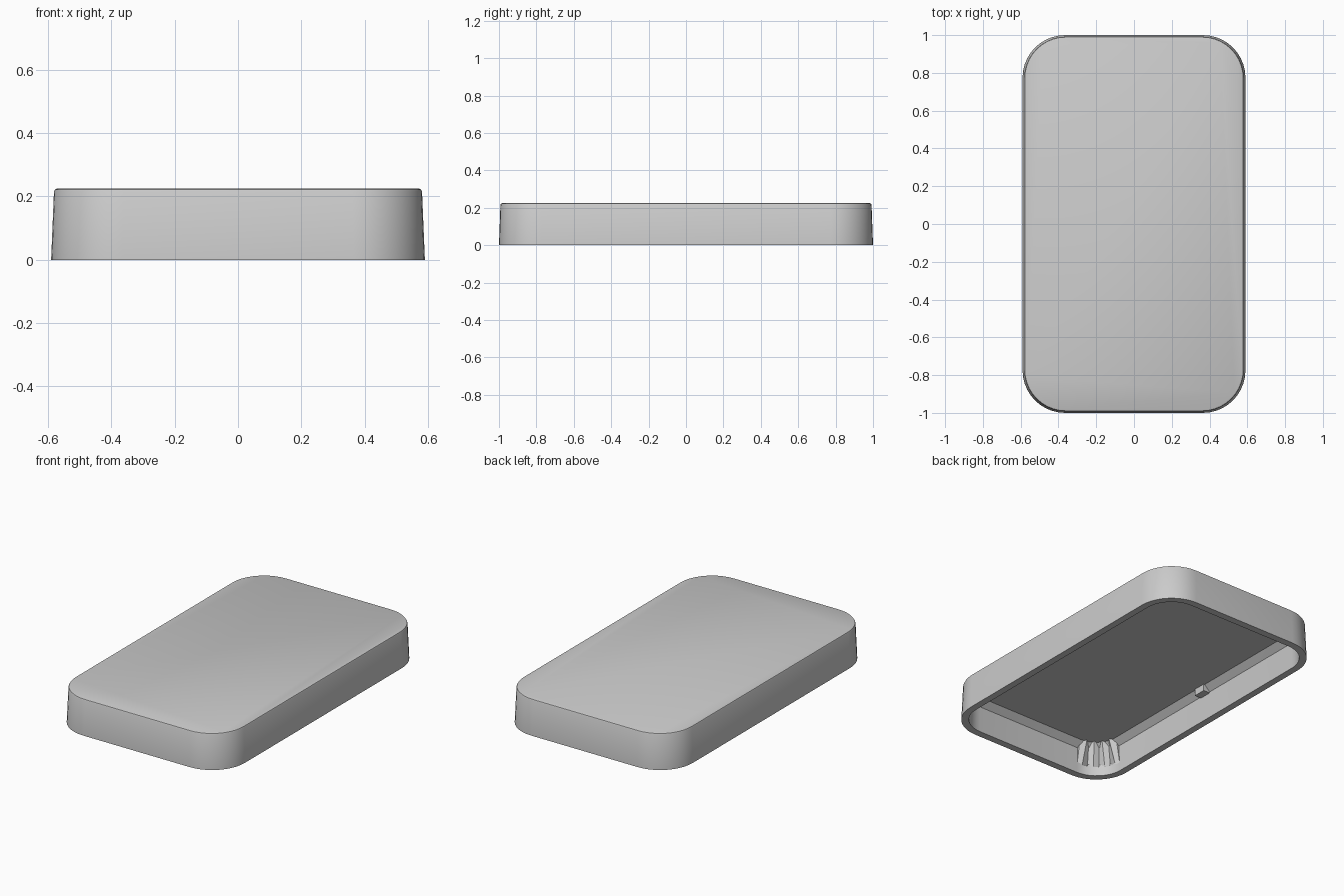
import bpy, bmesh, math

if "Cube" in bpy.data.objects:
    bpy.data.objects.remove(bpy.data.objects["Cube"])

def ring(bm, hx, hy, r, z, seg=10):
    """Rounded rectangle loop of vertices."""
    out = []
    for k, (sx, sy) in enumerate([(1, 1), (-1, 1), (-1, -1), (1, -1)]):
        for i in range(seg + 1):
            a = math.pi / 2 * (k + i / seg)
            out.append(bm.verts.new((sx * (hx - r) + r * math.cos(a),
                                     sy * (hy - r) + r * math.sin(a), z)))
    return out

def finish(bm, name):
    bmesh.ops.recalc_face_normals(bm, faces=bm.faces[:])
    me = bpy.data.meshes.new(name)
    bm.to_mesh(me)
    bm.free()
    ob = bpy.data.objects.new(name, me)
    bpy.context.collection.objects.link(ob)
    return ob

# Hollow tray: inner ceiling, chamfer, inner wall, rim, drafted outer wall, eased top
bm = bmesh.new()
profile = [(0.502, 0.912, 0.14, 0.198), (0.54, 0.95, 0.17, 0.162),
           (0.547, 0.955, 0.18, 0.0), (0.59, 1.0, 0.225, 0.0),
           (0.581, 0.992, 0.22, 0.216), (0.578, 0.989, 0.217, 0.222),
           (0.571, 0.982, 0.21, 0.225)]
rings = [ring(bm, *p) for p in profile]
for a, b in zip(rings, rings[1:]):
    n = len(a)
    for i in range(n):
        j = (i + 1) % n
        bm.faces.new((a[i], a[j], b[j], b[i]))
bm.faces.new(rings[0])
bm.faces.new(rings[-1])
shell = finish(bm, "shell")
bpy.context.view_layer.objects.active = shell
shell.select_set(True)
bpy.ops.object.shade_smooth_by_angle(angle=math.radians(25))

# Small lugs half way along the inner long sides
for side, label in ((-1, "left"), (1, "right")):
    bm = bmesh.new()
    bmesh.ops.create_cube(bm, size=1)
    for v in bm.verts:
        v.co = (v.co.x * 0.05 + side * 0.52, v.co.y * 0.08, v.co.z * 0.045 + 0.178)
    finish(bm, label + "_lug")

# Faceted gusset in the front left inner corner
bm = bmesh.new()
cx, cy = -0.37, -0.78
low, high = [], []
for i in range(9):
    a = math.radians(180 + 90 * i / 8)
    d = 0.16 if i % 2 == 0 else 0.125
    low.append(bm.verts.new((cx + 0.176 * math.cos(a), cy + 0.176 * math.sin(a), 0.05)))
    high.append(bm.verts.new((cx + (d - 0.01) * math.cos(a), cy + (d - 0.01) * math.sin(a), 0.2)))
back = [bm.verts.new((cx + 0.178 * math.cos(math.radians(180 + 90 * i / 8)),
                      cy + 0.178 * math.sin(math.radians(180 + 90 * i / 8)), 0.2)) for i in range(9)]
for i in range(8):
    bm.faces.new((low[i], low[i + 1], high[i + 1], high[i]))
    bm.faces.new((high[i], high[i + 1], back[i + 1], back[i]))
    bm.faces.new((back[i], back[i + 1], low[i + 1], low[i]))
for i in (0, 8):
    bm.faces.new((low[i], high[i], back[i]))
finish(bm, "corner_gusset")
